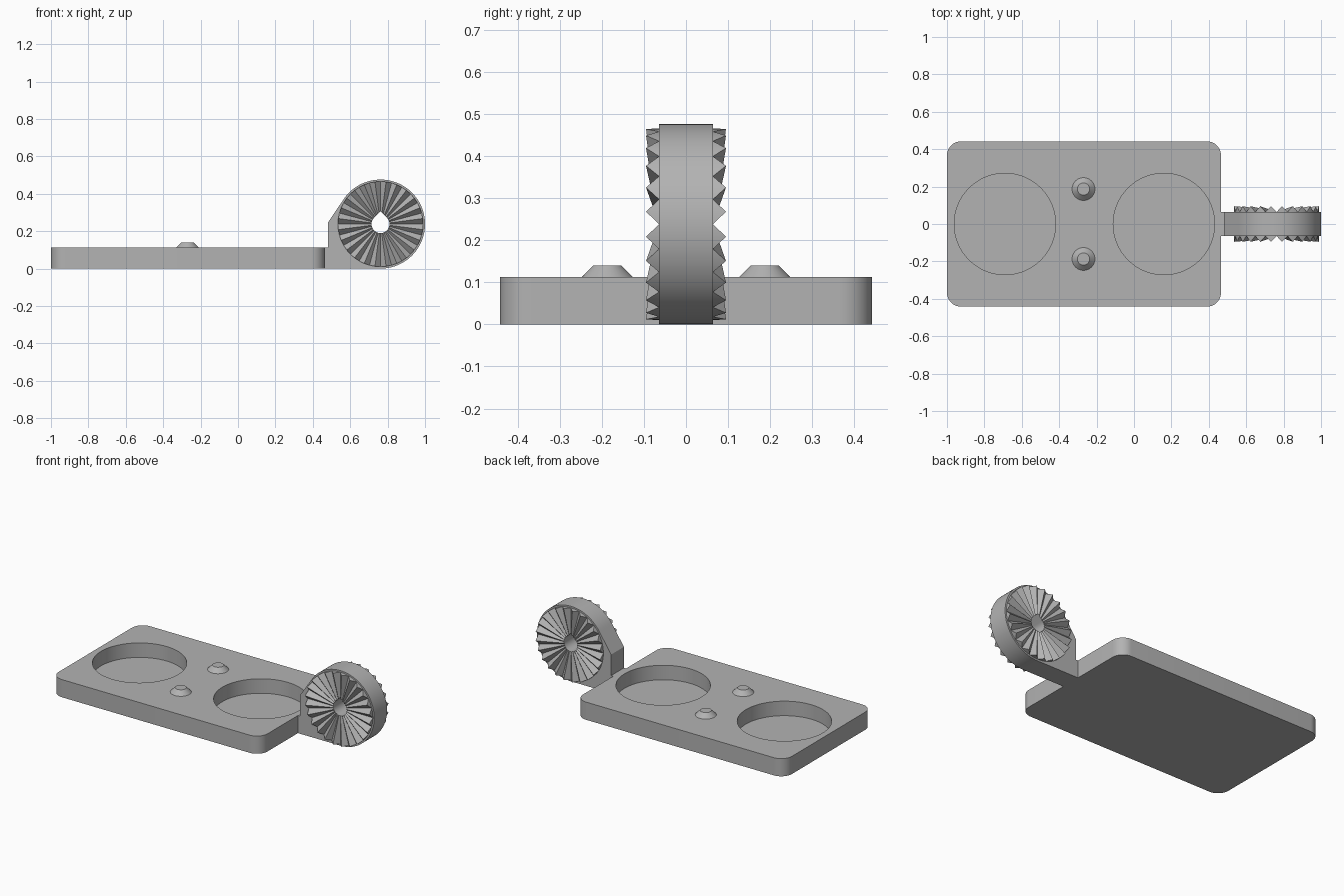
import bpy, bmesh, math
from mathutils import Vector

if "Cube" in bpy.data.objects:
    bpy.data.objects.remove(bpy.data.objects["Cube"])

grey = bpy.data.materials.new("light_grey")
grey.diffuse_color = (0.45, 0.45, 0.45, 1)
grey.use_nodes = True
grey.node_tree.nodes["Principled BSDF"].inputs["Base Color"].default_value = grey.diffuse_color


def prism(name, outline, lo, hi, axis="z", top_scale=1.0, center=(0, 0)):
    """Extrude a 2D outline along z, or along y for an x-z outline."""
    bm = bmesh.new()
    rings = []
    for level, s in ((lo, 1.0), (hi, top_scale)):
        ring = []
        for u, v in outline:
            u, v = center[0] + u * s, center[1] + v * s
            ring.append(bm.verts.new((u, v, level) if axis == "z" else (u, level, v)))
        rings.append(ring)
    n = len(outline)
    bm.faces.new(rings[0])
    bm.faces.new(rings[1])
    for i in range(n):
        j = (i + 1) % n
        bm.faces.new((rings[0][i], rings[0][j], rings[1][j], rings[1][i]))
    return finish(name, bm)


def finish(name, bm):
    bmesh.ops.recalc_face_normals(bm, faces=bm.faces[:])
    mesh = bpy.data.meshes.new(name)
    bm.to_mesh(mesh)
    bm.free()
    mesh.materials.append(grey)
    ob = bpy.data.objects.new(name, mesh)
    bpy.context.collection.objects.link(ob)
    return ob


def arc(r, a0, a1, n, cx=0, cy=0):
    return [(cx + r * math.cos(math.radians(a0 + (a1 - a0) * i / n)),
             cy + r * math.sin(math.radians(a0 + (a1 - a0) * i / n))) for i in range(n + 1)]


def circle(r, n):
    return arc(r, 0, 360, n)[:-1]


def cut(ob, cutter):
    mod = ob.modifiers.new("cut", "BOOLEAN")
    mod.operation = "DIFFERENCE"
    mod.solver = "EXACT"
    mod.object = cutter
    cutter.hide_render = True
    cutter.hide_viewport = True


def apply_and_smooth(ob, angle):
    bpy.ops.object.select_all(action="DESELECT")
    ob.select_set(True)
    bpy.context.view_layer.objects.active = ob
    for mod in list(ob.modifiers):
        bpy.ops.object.modifier_apply(modifier=mod.name)
    bpy.ops.object.shade_smooth_by_angle(angle=math.radians(angle))


# Base plate with rounded corners and two round pockets
X0, X1, Y, R, TOP = -1.0, 0.465, 0.442, 0.075, 0.112
outline = []
for k, (cx, cy) in enumerate(((X1 - R, Y - R), (X0 + R, Y - R), (X0 + R, R - Y), (X1 - R, R - Y))):
    outline += arc(R, 90 * k, 90 * k + 90, 10, cx, cy)
plate = prism("base_plate", outline, 0, TOP)
cutters = []
for x in (-0.69, 0.16):
    c = prism("pocket_cutter", circle(0.271, 80), 0.02, 0.2, center=(x, 0))
    cutters.append(c)
    cut(plate, c)
apply_and_smooth(plate, 30)

# Two tapered locating pegs
for y in (-0.187, 0.187):
    peg = prism("peg", circle(0.062, 40), TOP - 0.001, 0.14, top_scale=0.53, center=(-0.27, y))
    apply_and_smooth(peg, 30)

# Upright hinge arm: round head tangent to a short shoulder
CX, CZ, HR, HALF = 0.762, 0.238, 0.238, 0.064
arm = prism("hinge_arm", arc(HR, -90, 148, 64, CX, CZ) + [(0.48, 0.245), (0.48, 0)],
            -HALF, HALF, "y")
link = prism("arm_link", [(0.45, 0), (0.481, 0), (0.481, TOP), (0.45, TOP)], -HALF, HALF, "y")

# Teardrop bolt hole
hole = prism("bolt_hole_cutter", arc(0.048, 135, 405, 40, CX, CZ) + [(CX, CZ + 0.068)],
             -0.2, 0.2, "y")
cutters.append(hole)
cut(arm, hole)
apply_and_smooth(arm, 30)

# Radial locking teeth on both faces, rising from the centre to the rim
TEETH, TR, RISE = 24, 0.228, 0.031
for side, label in ((-1, "front_teeth"), (1, "back_teeth")):
    bm = bmesh.new()
    mid = bm.verts.new((CX, side * HALF, CZ))
    back = bm.verts.new((CX, side * 0.045, CZ))
    rim, base = [], []
    for i in range(2 * TEETH):
        a = math.pi * i / TEETH
        x, z = CX + TR * math.cos(a), CZ + TR * math.sin(a)
        rim.append(bm.verts.new((x, side * (HALF + RISE * (i % 2)), z)))
        base.append(bm.verts.new((x, side * 0.045, z)))
    for i in range(2 * TEETH):
        j = (i + 1) % (2 * TEETH)
        bm.faces.new((mid, rim[i], rim[j]))
        bm.faces.new((back, base[j], base[i]))
        bm.faces.new((rim[i], base[i], base[j], rim[j]))
    teeth = finish(label, bm)
    cut(teeth, hole)
    apply_and_smooth(teeth, 10)

# Remove the helpers
for c in cutters:
    bpy.data.objects.remove(c)
